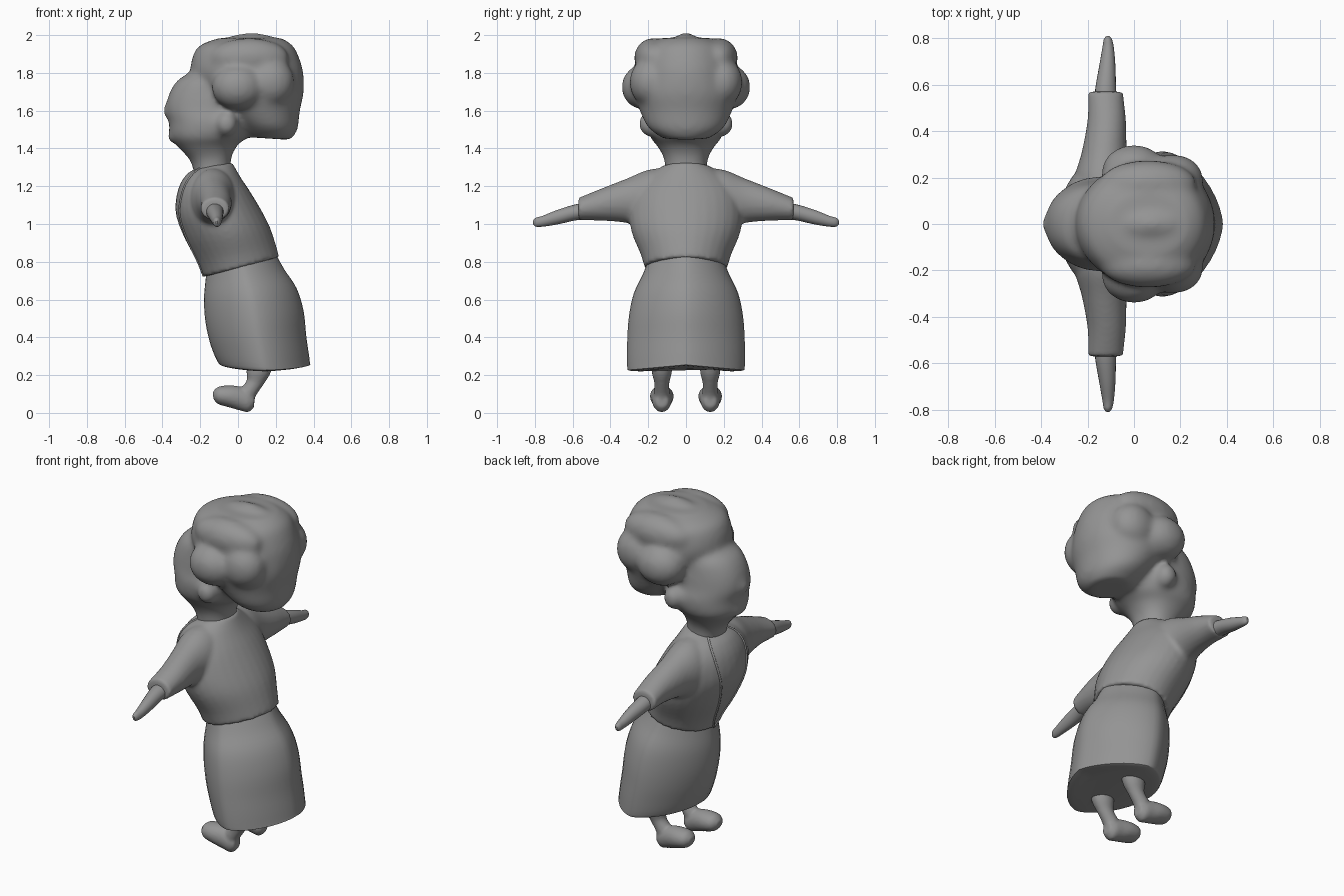
import bpy, bmesh, math
from mathutils import Vector

if "Cube" in bpy.data.objects:
    bpy.data.objects.remove(bpy.data.objects["Cube"])

grey = bpy.data.materials.new("plain grey")
grey.diffuse_color = (0.3, 0.3, 0.3, 1)
grey.use_nodes = True
grey.node_tree.nodes["Principled BSDF"].inputs["Base Color"].default_value = grey.diffuse_color


def upright(xf, zf, xb, zb, w):
    """Ring from its front and back points and its half width."""
    a, b = Vector((xf, 0, zf)), Vector((xb, 0, zb))
    return ((a + b) / 2, (a - b) / 2, Vector((0, w, 0)))


def sideways(y, x0, x1, z0, z1):
    """Ring across an arm at the given y."""
    return (Vector(((x0 + x1) / 2, y, (z0 + z1) / 2)),
            Vector(((x1 - x0) / 2, 0, 0)), Vector((0, 0, (z1 - z0) / 2)))


def ring_at(rings, t):
    """Smooth blend through the rings, t counted in rings."""
    i = min(int(t), len(rings) - 2)
    f = t - i
    p0, p1, p2, p3 = (rings[max(0, min(len(rings) - 1, i + k))] for k in (-1, 0, 1, 2))
    return [0.5 * (2 * b + (c - a) * f + (2 * a - 5 * b + 4 * c - d) * f ** 2
                   + (3 * b - a - 3 * c + d) * f ** 3) for a, b, c, d in zip(p0, p1, p2, p3)]


def surface(rings, t, ang, p):
    c, u, v = ring_at(rings, t)
    se = lambda s: math.copysign(abs(s) ** (2 / p), s)
    return c + u * se(math.cos(ang)) + v * se(math.sin(ang))


def loft(bm, rings, p=2.0, n=32, steps=4, shift=(0, 0, 0)):
    """Closed tube through the rings."""
    count = (len(rings) - 1) * steps + 1
    rows = [[bm.verts.new(surface(rings, j / steps, 2 * math.pi * i / n, p) + Vector(shift))
             for i in range(n)] for j in range(count)]
    faces = [bm.faces.new((a[i], a[(i + 1) % n], b[(i + 1) % n], b[i]))
             for a, b in zip(rows, rows[1:]) for i in range(n)]
    faces += [bm.faces.new(rows[0]), bm.faces.new(rows[-1])]
    bmesh.ops.recalc_face_normals(bm, faces=faces)


def blob(bm, loc, size):
    res = bmesh.ops.create_icosphere(bm, subdivisions=3, radius=1)
    for v in res["verts"]:
        v.co = Vector(loc) + Vector([a * b for a, b in zip(v.co, size)])


def finish(name, bm, voxel=0, smooth=0, angle=40):
    me = bpy.data.meshes.new(name)
    bm.to_mesh(me)
    bm.free()
    ob = bpy.data.objects.new(name, me)
    bpy.context.collection.objects.link(ob)
    me.materials.append(grey)
    bpy.ops.object.select_all(action='DESELECT')
    ob.select_set(True)
    bpy.context.view_layer.objects.active = ob
    bpy.ops.object.shade_smooth_by_angle(angle=math.radians(angle))
    if voxel:
        # fuse overlapping volumes into one soft skin
        m = ob.modifiers.new("fuse", 'REMESH')
        m.mode, m.voxel_size, m.use_smooth_shade = 'VOXEL', voxel, True
        m = ob.modifiers.new("soften", 'SMOOTH')
        m.factor, m.iterations = 0.5, smooth
    return ob


# head: neck and face, big hairdo, ears
bm = bmesh.new()
loft(bm, [upright(*r) for r in (
    (-.23, 1.24, -.04, 1.24, .11), (-.25, 1.33, -.035, 1.35, .115), (-.31, 1.40, .0, 1.42, .15),
    (-.36, 1.46, .05, 1.46, .19), (-.365, 1.54, .1, 1.54, .205), (-.383, 1.6, .1, 1.6, .19),
    (-.365, 1.69, .1, 1.69, .18), (-.31, 1.77, .1, 1.77, .165), (-.2, 1.82, .1, 1.82, .1))], 2.2)
loft(bm, [upright(*r) for r in (
    (.05, 1.46, .28, 1.445, .12), (.0, 1.52, .315, 1.50, .2), (-.09, 1.6, .328, 1.6, .245),
    (-.16, 1.68, .347, 1.69, .275), (-.24, 1.77, .348, 1.78, .27), (-.25, 1.85, .335, 1.85, .26),
    (-.21, 1.94, .295, 1.94, .225), (-.1, 1.985, .23, 1.985, .13))])
blob(bm, (.07, 0, 1.88), (.22, .1, .133))
blob(bm, (-.365, 0, 1.6), (.03, .05, .045))
blob(bm, (-.335, 0, 1.46), (.04, .08, .03))
for s in (-1, 1):
    blob(bm, (-.0, s * .225, 1.725), (.14, .117, .12))
    blob(bm, (.17, s * .19, 1.75), (.13, .11, .13))
    blob(bm, (.06, s * .175, 1.88), (.21, .1, .105))
    blob(bm, (-.06, s * .185, 1.53), (.06, .067, .07))
finish("head", bm, .015, 14)

# jacket: torso fused with both sleeves
torso = [upright(*r) for r in (
    (-.18, .72, .218, .825, .22), (-.215, .8, .203, .88, .24), (-.285, .93, .17, .98, .287),
    (-.33, 1.06, .125, 1.07, .3), (-.318, 1.18, .065, 1.17, .28), (-.275, 1.26, .012, 1.25, .21),
    (-.22, 1.295, -.03, 1.325, .115))]
bm = bmesh.new()
loft(bm, torso, 1.9)
for s in (-1, 1):
    loft(bm, [sideways(s * y, *r) for y, *r in (
        (.08, -.25, .0, .99, 1.3), (.2, -.255, -.01, .97, 1.287), (.31, -.225, -.03, 1.005, 1.242),
        (.45, -.2, -.035, 1.018, 1.187), (.57, -.198, -.048, 1.02, 1.138))])
finish("jacket", bm, .012, 4)

# lapels: raised edges meeting in a long V at the front hem
for s, side in ((-1, "right"), (1, "left")):
    cu = bpy.data.curves.new(side + "_lapel_edge", 'CURVE')
    cu.dimensions, cu.bevel_depth, cu.bevel_resolution = '3D', .006, 2
    sp = cu.splines.new('POLY')
    sp.points.add(24)
    for k, pt in enumerate(sp.points):
        t = k / 24
        pt.co = (*surface(torso, .1 + 5.85 * t, s * math.radians(42) * t ** .8, 1.9), 1)
    cu.materials.append(grey)
    bpy.context.collection.objects.link(bpy.data.objects.new(side + "_lapel_edge", cu))

# skirt, its rim dipping a little at the sides
bm = bmesh.new()
loft(bm, [upright(*r) for r in (
    (-.165, .76, .195, .85, .2), (-.172, .70, .245, .76, .23), (-.18, .6, .31, .66, .277),
    (-.172, .48, .347, .54, .302), (-.145, .36, .362, .4, .311), (-.108, .272, .38, .272, .311),
    (-.08, .25, .374, .253, .298), (.0, .24, .3, .245, .24))], 1.62, n=40)
for v in bm.verts:
    if v.co.z < .34:
        v.co.z -= .028 * abs(v.co.y) / .3 * min(1, (.34 - v.co.z) / .07)
finish("skirt", bm, angle=50)

# forearms with tapered hands
for s, side in ((-1, "right"), (1, "left")):
    bm = bmesh.new()
    loft(bm, [sideways(s * y, *r) for y, *r in (
        (.5, -.17, -.07, 1.025, 1.115), (.58, -.167, -.077, 1.02, 1.105), (.68, -.15, -.08, .998, 1.075),
        (.76, -.136, -.087, .986, 1.043), (.795, -.13, -.095, .986, 1.033), (.81, -.118, -.108, 1.0, 1.018))], n=20)
    finish(side + "_forearm", bm)

# legs with shoes
for s, side in ((-1, "right"), (1, "left")):
    bm = bmesh.new()
    at = (0, s * .128, 0)
    loft(bm, [upright(*r) for r in (
        (.05, .3, .2, .3, .055), (.045, .22, .172, .21, .053), (.045, .17, .135, .15, .04),
        (.01, .12, .095, .09, .042), (.0, .06, .085, .05, .045))], n=20, shift=at)
    loft(bm, [upright(*r) for r in (
        (-.135, .11, -.128, .07, .025), (-.105, .138, -.105, .046, .055), (-.05, .145, -.05, .03, .063),
        (.01, .14, .01, .013, .055), (.055, .12, .055, .004, .048), (.088, .09, .085, .03, .03))], n=20, shift=at)
    finish(side + "_leg", bm, .008, 3)
